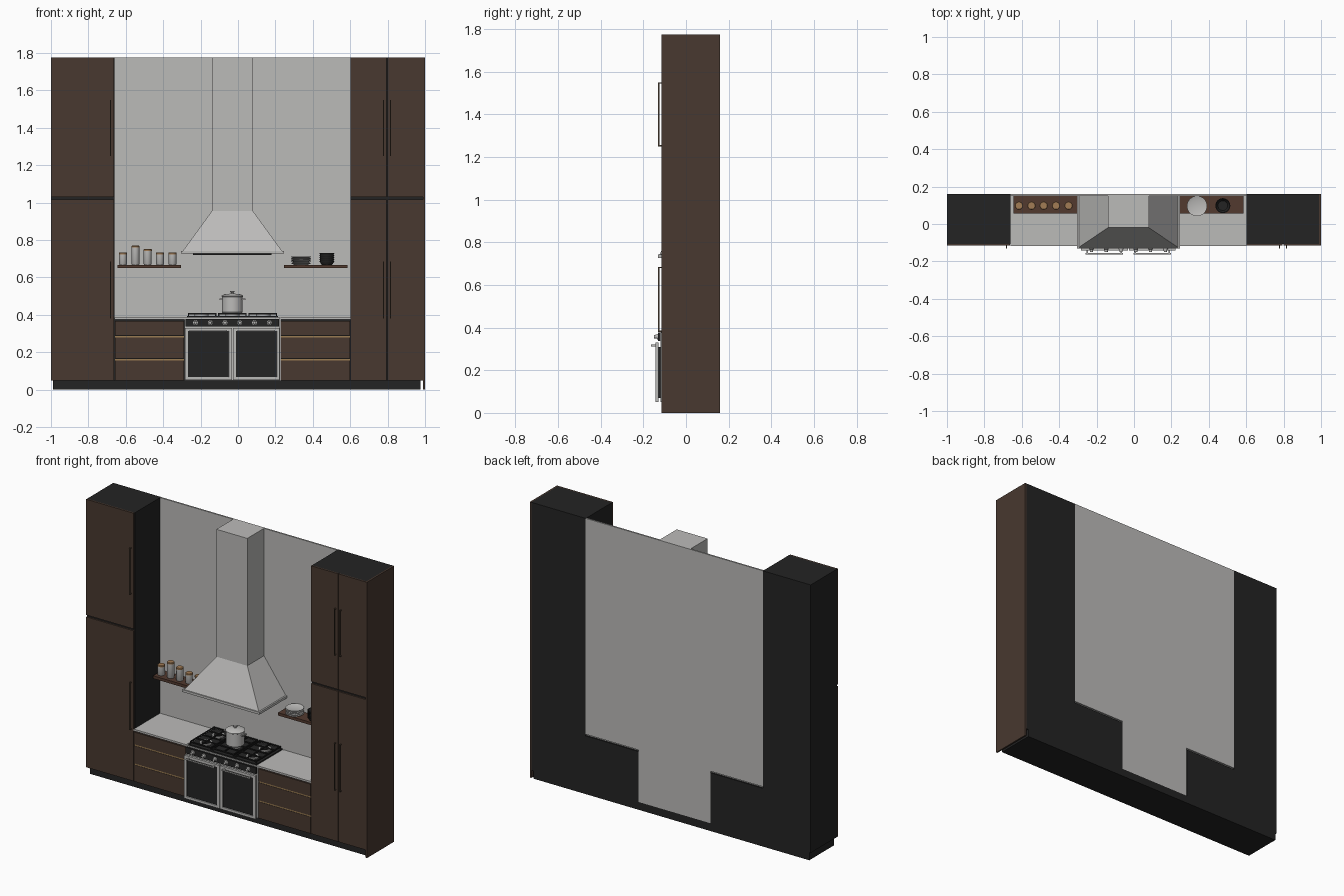
import bpy, bmesh, math
from mathutils import Vector

if "Cube" in bpy.data.objects:
    bpy.data.objects.remove(bpy.data.objects["Cube"])


def material(name, r, g, b):
    m = bpy.data.materials.new(name)
    m.diffuse_color = (r, g, b, 1)
    m.use_nodes = True
    m.node_tree.nodes["Principled BSDF"].inputs["Base Color"].default_value = m.diffuse_color
    return m


GREY = material("light grey", 0.50, 0.495, 0.485)
BROWN = material("dark brown wood", 0.065, 0.040, 0.029)
SHELF = material("reddish wood", 0.085, 0.042, 0.028)
BLACK = material("charcoal", 0.017, 0.017, 0.017)
GOLD = material("brass", 0.32, 0.20, 0.085)
BRONZE = material("bronze", 0.09, 0.062, 0.04)
LID = material("cork wood", 0.36, 0.20, 0.09)


def finish(name, bm, *mats):
    bmesh.ops.recalc_face_normals(bm, faces=bm.faces)
    me = bpy.data.meshes.new(name)
    bm.to_mesh(me)
    bm.free()
    ob = bpy.data.objects.new(name, me)
    for m in mats:
        me.materials.append(m)
    bpy.context.collection.objects.link(ob)
    return ob


def add_box(bm, x, y, z):
    vs = bmesh.ops.create_cube(bm, size=1)["verts"]
    for v in vs:
        v.co = Vector([(r[0] + r[1]) / 2 + c * (r[1] - r[0]) for c, r in zip(v.co, (x, y, z))])
    return vs


def box(name, x, y, z, mat):
    bm = bmesh.new()
    add_box(bm, x, y, z)
    return finish(name, bm, mat)


def lathe(name, profile, loc, mat, axis="Z", n=32):
    """Spin (radius, height) points round an axis; 'Y' points the top to -y."""
    bm = bmesh.new()
    vs = [bm.verts.new((r, 0, h)) for r, h in profile]
    es = [bm.edges.new(p) for p in zip(vs, vs[1:])]
    bmesh.ops.spin(bm, geom=vs + es, cent=(0, 0, 0), axis=(0, 0, 1),
                   angle=math.tau, steps=n, use_duplicate=False)
    bmesh.ops.remove_doubles(bm, verts=bm.verts, dist=1e-5)
    for v in bm.verts:
        if axis == "Y":
            v.co = Vector((v.co.x, -v.co.z, v.co.y))
        v.co += Vector(loc)
    ob = finish(name, bm, mat)
    bpy.ops.object.select_all(action="DESELECT")
    ob.select_set(True)
    bpy.context.view_layer.objects.active = ob
    bpy.ops.object.shade_smooth_by_angle(angle=math.radians(35))
    return ob


BACK, FRONT, CARC = 0.16, -0.116, -0.106   # rear, door face, carcass face
H = 1.775

# Plinth and end panel
box("plinth", (-0.99, 0.975), (-0.09, BACK), (0, 0.05), BLACK)
box("end_panel", (0.99, 1.0), (FRONT, BACK), (0, H), BROWN)

# Tall cabinets: dark carcass, wood doors, slim bar handles
for side, x0, x1, doors in (("left", -1.0, -0.66, [(-1.0, -0.662, -0.682)]),
                            ("right", 0.602, 0.99, [(0.602, 0.794, 0.777), (0.798, 0.988, 0.815)])):
    box(side + "_tall_carcass", (x0, x1), (CARC, BACK), (0.05, H), BLACK)
    for dx0, dx1, hx in doors:
        for row, z0, z1, h0, h1 in (("lower", 0.05, 1.018, 0.38, 0.685),
                                    ("upper", 1.03, H, 1.25, 1.55)):
            box(side + "_" + row + "_door", (dx0, dx1), (FRONT, CARC), (z0, z1), BROWN)
            bm = bmesh.new()
            add_box(bm, (hx - .003, hx + .003), (-0.131, -0.125), (h0, h1))
            for z in (h0, h1 - .006):
                add_box(bm, (hx - .003, hx + .003), (-0.125, FRONT), (z, z + .006))
            finish(side + "_" + row + "_handle", bm, BRONZE)

# Base drawer units with brass grip strips and worktops
for side, x0, x1 in (("left", -0.66, -0.286), ("right", 0.226, 0.602)):
    box(side + "_base_carcass", (x0, x1), (CARC, BACK), (0.05, 0.375), BLACK)
    for z0, z1 in ((0.05, 0.157), (0.166, 0.280), (0.289, 0.368)):
        box(side + "_drawer", (x0 + .002, x1 - .004), (FRONT, CARC), (z0, z1), BROWN)
    for z in (0.157, 0.280):
        box(side + "_grip_strip", (x0 + .002, x1 - .004), (FRONT + .002, CARC), (z, z + .008), GOLD)
    box(side + "_worktop", (x0, x1), (-0.118, 0.15), (0.375, 0.387), GREY)

# Wall panel
box("wall_panel", (-0.66, 0.602), (0.15, BACK), (0.385, H), GREY)

# Extractor hood: lip, tapered canopy, chimney and filter
CX = -0.03
box("hood_lip", (CX - .275, CX + .275), (-0.132, 0.15), (0.727, 0.742), GREY)
bm = bmesh.new()
for v in add_box(bm, (CX - .265, CX + .265), (-0.125, 0.15), (0.742, 0.955)):
    if v.co.z > 0.9:
        v.co.x = CX + math.copysign(0.11, v.co.x - CX)
        v.co.y = max(v.co.y, -0.02)
finish("hood_canopy", bm, GREY)
box("hood_chimney", (CX - .11, CX + .11), (-0.02, 0.15), (0.955, H), GREY)
box("hood_filter", (CX - .21, CX + .21), (-0.09, 0.12), (0.72, 0.727), BLACK)

# Range cooker body and control panel
box("range_body", (CX - .255, CX + .255), (-0.12, BACK), (0.05, 0.386), GREY)
box("control_panel", (CX - .25, CX + .25), (-0.132, -0.12), (0.338, 0.378), BLACK)
for i in range(6):
    x = CX + (i - 2.5) * 0.079
    lathe("control_knob", [(0, 0), (.013, 0), (.013, .004), (.009, .006), (.008, .02), (0, .02)],
          (x, -0.131, 0.358), GREY, "Y", 20)

# Oven doors with inset dark windows and bar handles
for s in (-1, 1):
    x0, x1 = sorted((CX + s * .003, CX + s * .253))
    bm = bmesh.new()
    add_box(bm, (x0, x1), (-0.143, -0.128), (0.052, 0.33))
    bm.normal_update()
    face = min(bm.faces, key=lambda f: f.calc_center_median().y)
    bmesh.ops.inset_region(bm, faces=[face], thickness=0.022)
    inner = bmesh.ops.inset_region(bm, faces=[face], thickness=0.002, depth=-0.004)
    face.material_index = 1
    finish("oven_door", bm, GREY, BLACK)
    box("door_seal", (x0 + .02, x1 - .02), (-0.128, -0.12), (0.07, 0.31), BLACK)
    bm = bmesh.new()
    add_box(bm, (x0 + .025, x1 - .025), (-0.163, -0.156), (0.312, 0.32))
    for x in (x0 + .03, x1 - .038):
        add_box(bm, (x, x + .008), (-0.156, -0.143), (0.312, 0.32))
    finish("oven_handle", bm, GREY)

# Hob plate, burners and pan grates
HY = 0.015
box("hob_plate", (CX - .243, CX + .243), (-0.116, 0.148), (0.386, 0.394), BLACK)
for dx, dy in ((-.165, -.06), (-.165, .065), (.165, -.06), (.165, .065), (0, 0)):
    lathe("burner_ring", [(.027, 0), (.038, 0), (.038, .007), (.027, .007), (.027, 0)],
          (CX + dx, HY + dy, 0.394), GREY, n=24)
    lathe("burner_cap", [(0, 0), (.024, 0), (.024, .01), (0, .01)],
          (CX + dx, HY + dy, 0.394), BLACK, n=24)
for i in (-1, 0, 1):
    gx = CX + i * .162
    bm = bmesh.new()
    for d in (-.076, 0, .07):
        add_box(bm, (gx + d, gx + d + .006), (-0.108, 0.14), (0.404, 0.411))
    for y in (-.108, -.048, .013, .077, .134):
        add_box(bm, (gx - .076, gx + .076), (y, y + .006), (0.403, 0.41))
    for x in (-.076, .07):
        for y in (-.108, .134):
            add_box(bm, (gx + x, gx + x + .006), (y, y + .006), (0.394, 0.405))
    finish("pan_grate", bm, BLACK)

# Cooking pot with lid, lid knob and side handles
lathe("pot", [(0, 0), (.052, 0), (.055, .004), (.055, .085), (.058, .087), (.058, .091), (.045, .099),
              (.008, .103), (.006, .108), (.012, .112), (.012, .116), (0, .118)],
      (CX, HY, 0.411), GREY, n=40)
for s in (-1, 1):
    bm = bmesh.new()
    a, b = sorted((CX + s * .052, CX + s * .07))
    for y in (-.018, .014):
        add_box(bm, (a, b), (HY + y, HY + y + .004), (0.481, 0.487))
    a, b = sorted((CX + s * .066, CX + s * .07))
    add_box(bm, (a, b), (HY - .018, HY + .018), (0.481, 0.487))
    finish("pot_handle", bm, GREY)

# Wall shelves
box("left_shelf", (-0.645, -0.305), (0.057, 0.15), (0.65, 0.668), SHELF)
box("right_shelf", (0.245, 0.585), (0.057, 0.15), (0.65, 0.668), SHELF)

# Storage jars with wooden lids
for x, h in ((-.615, .066), (-.548, .102), (-.483, .084), (-.417, .066), (-.35, .066)):
    lathe("jar", [(0, 0), (.019, 0), (.021, .003), (.021, h - .01), (0, h - .01)],
          (x, 0.098, 0.668), GREY, n=24)
    lathe("jar_lid", [(0, 0), (.022, 0), (.022, .007), (.019, .01), (0, .01)],
          (x, 0.098, 0.658 + h), LID, n=24)

# Stacked pale plates and dark bowls
for i in range(5):
    lathe("plate", [(0, 0), (.038, 0), (.054, .008), (.054, .010), (.036, .004), (0, .004)],
          (0.337, 0.096, 0.668 + i * .0085), GREY)
for i in range(5):
    lathe("bowl", [(0, 0), (.028, 0), (.040, .018), (.040, .021), (.036, .02), (.026, .006), (0, .006)],
          (0.475, 0.098, 0.668 + i * .0105), BLACK)
